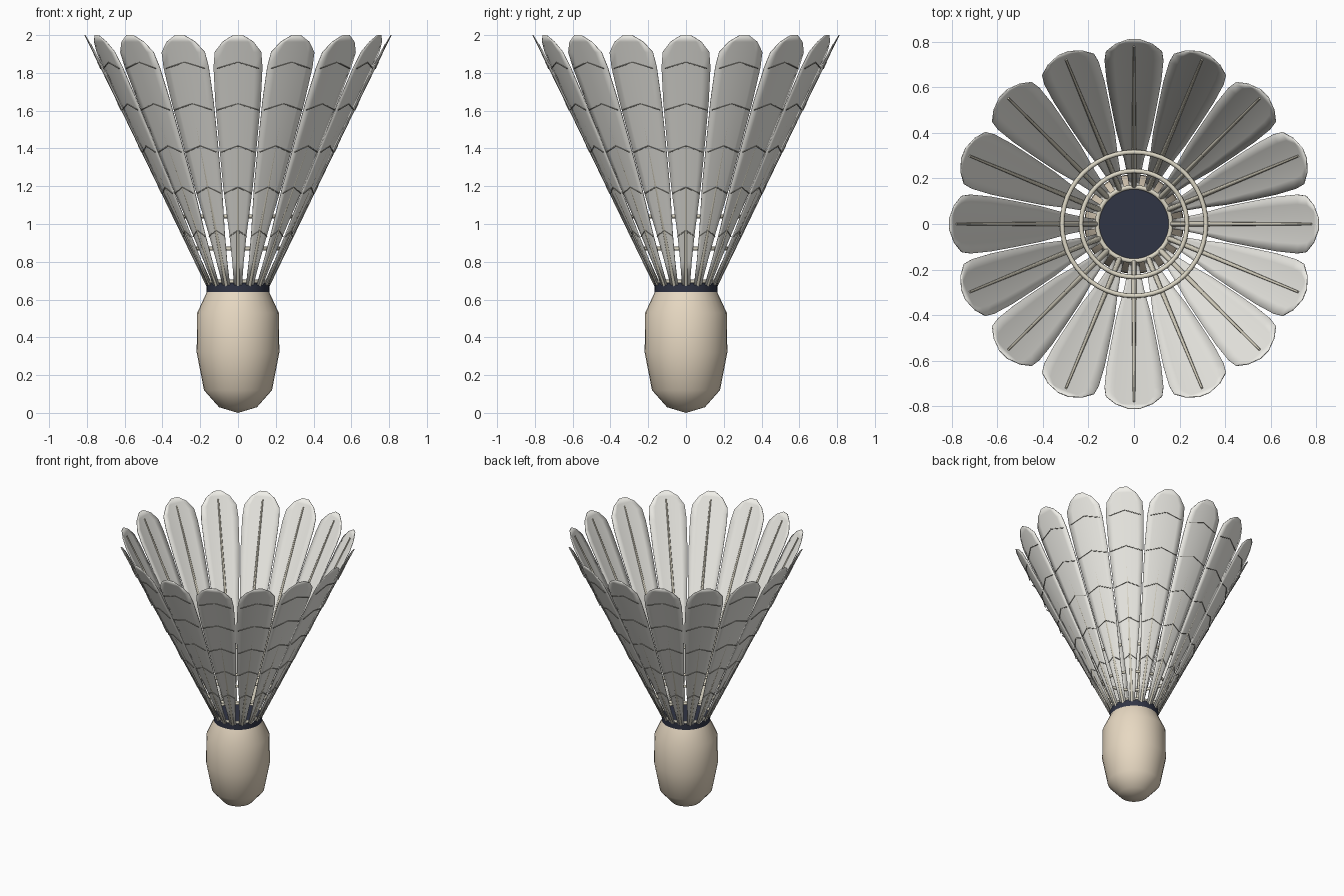
import bpy, bmesh, math
from mathutils import Vector, Matrix

if "Cube" in bpy.data.objects:
    bpy.data.objects.remove(bpy.data.objects["Cube"])

COUNT = 16


def material(name, rgb):
    m = bpy.data.materials.new(name)
    m.diffuse_color = (*rgb, 1)
    m.use_nodes = True
    m.node_tree.nodes["Principled BSDF"].inputs["Base Color"].default_value = m.diffuse_color
    return m


cork_mat = material("cork", (0.80, 0.69, 0.54))
dark_mat = material("dark_band", (0.03, 0.035, 0.06))
vane_mat = material("vane", (0.88, 0.87, 0.82))
quill_mat = material("quill", (0.72, 0.68, 0.56))
barb_mat = material("barb", (0.35, 0.34, 0.30))


def finish(bm, name, mat, angle=60):
    me = bpy.data.meshes.new(name)
    bmesh.ops.recalc_face_normals(bm, faces=bm.faces)
    bm.to_mesh(me)
    bm.free()
    ob = bpy.data.objects.new(name, me)
    bpy.context.collection.objects.link(ob)
    me.materials.append(mat)
    bpy.ops.object.select_all(action='DESELECT')
    ob.select_set(True)
    bpy.context.view_layer.objects.active = ob
    bpy.ops.object.shade_smooth_by_angle(angle=math.radians(angle))
    return ob


def lathe(name, profile, mat, angle=60, segs=32):
    bm = bmesh.new()
    vs = [bm.verts.new((r, 0, z)) for r, z in profile]
    es = [bm.edges.new(p) for p in zip(vs, vs[1:])]
    bmesh.ops.spin(bm, geom=vs + es, cent=(0, 0, 0), axis=(0, 0, 1),
                   angle=math.tau, steps=segs, use_duplicate=False)
    bmesh.ops.remove_doubles(bm, verts=bm.verts, dist=1e-5)
    return finish(bm, name, mat, angle)


def ring(name, radius, z, minor):
    pts = [(radius + minor * math.cos(a * math.tau / 8),
            z + minor * math.sin(a * math.tau / 8)) for a in range(9)]
    return lathe(name, pts, quill_mat, segs=48)


def rod(bm, a, b, r1, r2, segs=6):
    a, b = Vector(a), Vector(b)
    rot = (b - a).to_track_quat('Z', 'Y').to_matrix().to_4x4()
    bmesh.ops.create_cone(bm, cap_ends=True, segments=segs, radius1=r1, radius2=r2,
                          depth=(b - a).length,
                          matrix=Matrix.Translation((a + b) / 2) @ rot)


def cone_r(z):
    return 0.165 + 0.489 * (z - 0.68)


def around(ob):
    # linked copies around the axis
    for i in range(1, COUNT):
        c = ob.copy()
        c.name = f"{ob.name}_{i + 1}"
        c.rotation_euler.z = i * math.tau / COUNT
        bpy.context.collection.objects.link(c)


# cork base
lathe("cork_base", [(0, 0), (0.10, 0.03), (0.18, 0.12), (0.219, 0.32),
                    (0.216, 0.53), (0.165, 0.64), (0, 0.64)], cork_mat)

# dark collar
lathe("collar", [(0, 0.63), (0.165, 0.63), (0.168, 0.69), (0, 0.69)], dark_mat, 40)

# binding rings inside the skirt
ring("collar_ring", 0.162, 0.695, 0.010)
ring("lower_ring", 0.233, 0.87, 0.010)
ring("upper_ring", 0.316, 1.04, 0.010)

# feather vane, wrapped on the cone
rows = [(0.66, 0.020), (0.80, 0.030), (0.95, 0.046), (1.20, 0.079), (1.45, 0.103),
        (1.65, 0.121), (1.83, 0.130), (1.91, 0.124), (1.965, 0.082), (2.0, 0.025)]
bm = bmesh.new()
grid = []
for z, hw in rows:
    r = cone_r(z)
    line = []
    for k in range(7):
        a = (k / 3 - 1) * hw / r
        line.append(bm.verts.new((r * math.sin(a), -r * math.cos(a), z)))
    grid.append(line)
for lo, hi in zip(grid, grid[1:]):
    for k in range(6):
        bm.faces.new((lo[k], lo[k + 1], hi[k + 1], hi[k]))
vane = finish(bm, "feather_vane", vane_mat)
sol = vane.modifiers.new("thickness", 'SOLIDIFY')
sol.thickness = 0.005
sol.offset = 0
around(vane)

# quill along the inner face
bm = bmesh.new()
rod(bm, (0, -cone_r(0.64) + 0.006, 0.64), (0, -cone_r(1.95) + 0.005, 1.95), 0.012, 0.005, 8)
around(finish(bm, "feather_quill", quill_mat))

# chevron barbs on the outer face
bm = bmesh.new()
for z, hw in [(0.967, 0.045), (1.195, 0.068), (1.413, 0.086), (1.636, 0.108), (1.856, 0.110)]:
    tip = (0, -cone_r(z) - 0.003, z)
    for s in (-1, 1):
        zl = z - 0.033
        rod(bm, tip, (s * hw, -cone_r(zl) - 0.003, zl), 0.003, 0.003, 5)
around(finish(bm, "feather_barbs", barb_mat))
